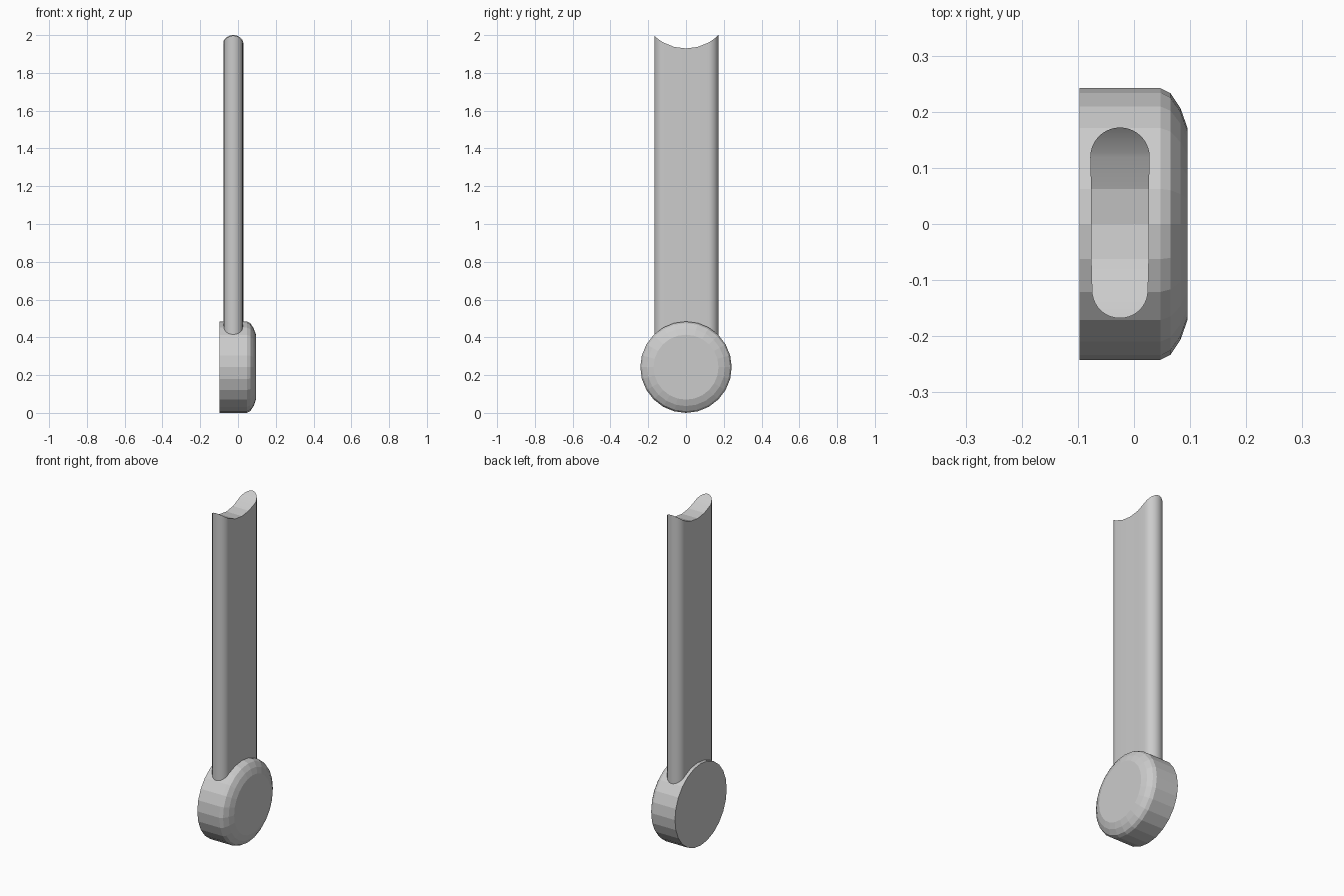
import bpy, bmesh
from math import sin, cos, sqrt, pi, radians

if "Cube" in bpy.data.objects:
    bpy.data.objects.remove(bpy.data.objects["Cube"])

R, CZ = 0.242, 0.242      # disc radius and centre height
TOP_CZ = 1.999 + sqrt(R * R - 0.17 ** 2)   # centre of the notch at the arm's top


def finish(name, bm):
    bmesh.ops.remove_doubles(bm, verts=bm.verts[:], dist=1e-5)
    bmesh.ops.recalc_face_normals(bm, faces=bm.faces[:])
    me = bpy.data.meshes.new(name)
    bm.to_mesh(me)
    bm.free()
    ob = bpy.data.objects.new(name, me)
    bpy.context.collection.objects.link(ob)
    return ob


# Round base disc: 24-sided, axis along x, rounded on the +x rim
bm = bmesh.new()
N = 24
rings = []
for x, r in [(-0.097, R), (0.047, R), (0.065, 0.233), (0.083, 0.206), (0.095, 0.172)]:
    rings.append([bm.verts.new((x, r * sin(2 * pi * i / N), CZ + r * cos(2 * pi * i / N)))
                  for i in range(N)])
for a, b in zip(rings, rings[1:]):
    for i in range(N):
        j = (i + 1) % N
        bm.faces.new((a[i], a[j], b[j], b[i]))
bm.faces.new(rings[0])
bm.faces.new(rings[-1])
finish("base_disc", bm)

# Arm: stadium section, slightly narrower at the front, saddle-cut at both ends
CX = -0.025
STEPS = 10
stations = []
for k in range(STEPS + 1):
    a = pi / 2 * k / STEPS
    stations.append((-0.118 - 0.050 * cos(a), 0.050 * sin(a)))
stations += [(R * sin(radians(d)), 0.0515) for d in (-15, 0, 15)]
for k in range(STEPS, -1, -1):
    a = pi / 2 * k / STEPS
    stations.append((0.119 + 0.053 * cos(a), 0.053 * sin(a)))

bm = bmesh.new()
loops = []
for y, w in stations:
    sag = sqrt(R * R - y * y)
    zt, zb = TOP_CZ - sag, CZ + sag - 0.006
    loops.append([bm.verts.new((CX + sx * w, y, z))
                  for sx, z in ((-1, zb), (1, zb), (1, zt), (-1, zt))])
for i, (a, b) in enumerate(zip(loops, loops[1:])):
    for p in range(4):
        q = (p + 1) % 4
        bm.faces.new((a[p], a[q], b[q], b[p]))
bmesh.ops.dissolve_degenerate(bm, dist=1e-6, edges=bm.edges[:])
arm = finish("arm", bm)
bpy.context.view_layer.objects.active = arm
arm.select_set(True)
bpy.ops.object.shade_smooth_by_angle(angle=radians(14))
